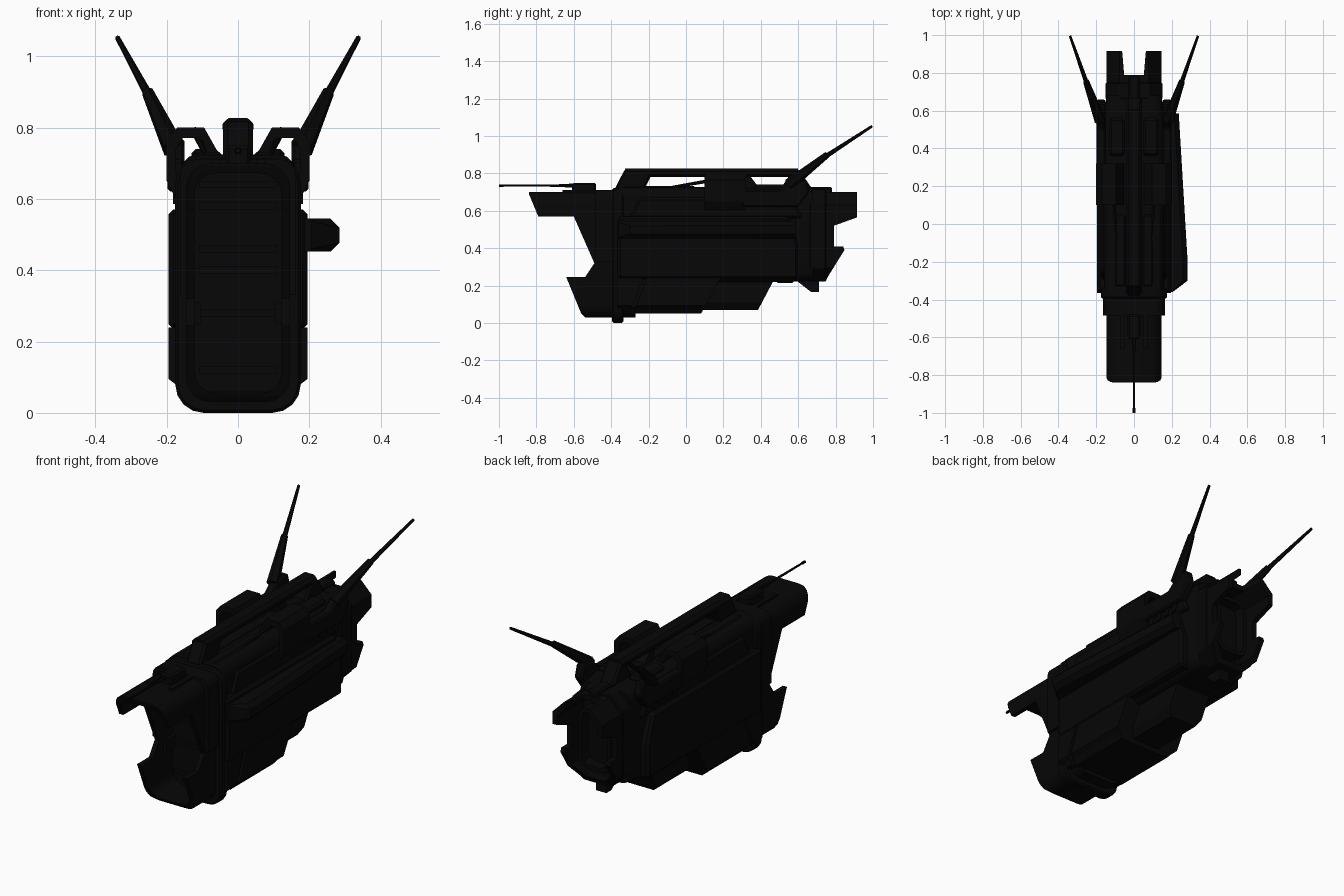
import bpy, bmesh, math
from mathutils import Vector

mat = bpy.data.materials.new("dark_hull")
mat.diffuse_color = (0.002, 0.002, 0.002, 1)


def finish(name, bm, bevel=0):
    bmesh.ops.recalc_face_normals(bm, faces=bm.faces)
    me = bpy.data.meshes.new(name)
    bm.to_mesh(me)
    bm.free()
    ob = bpy.data.objects.new(name, me)
    bpy.context.collection.objects.link(ob)
    me.materials.append(mat)
    if bevel:
        m = ob.modifiers.new("edge", 'BEVEL')
        m.width, m.segments, m.limit_method = bevel, 1, 'ANGLE'
    return ob


def loft(name, rings, bevel=0):
    """Skin closed rings of equal point count and cap both ends."""
    bm = bmesh.new()
    vs = [[bm.verts.new(p) for p in r] for r in rings]
    n = len(vs[0])
    for a, b in zip(vs, vs[1:]):
        for i in range(n):
            bm.faces.new((a[i], a[(i + 1) % n], b[(i + 1) % n], b[i]))
    bm.faces.new(vs[0])
    bm.faces.new(vs[-1])
    return finish(name, bm, bevel)


def side(name, pts, x0, x1, bevel=0):      # (y, z) outline extruded along x
    return loft(name, [[(x, y, z) for y, z in pts] for x in (x0, x1)], bevel)


def front(name, pts, y0, y1, bevel=0):     # (x, z) outline extruded along y
    return loft(name, [[(x, y, z) for x, z in pts] for y in (y0, y1)], bevel)


def box(name, x0, x1, y0, y1, z0, z1, bevel=0):
    return side(name, [(y0, z0), (y1, z0), (y1, z1), (y0, z1)], x0, x1, bevel)


def rounded(hw, z0, z1, r, seg=4):
    out = []
    for k, (cx, cz) in enumerate([(hw - r, z1 - r), (r - hw, z1 - r), (r - hw, z0 + r), (hw - r, z0 + r)]):
        for i in range(seg + 1):
            a = math.pi / 2 * (k + i / seg)
            out.append((cx + r * math.cos(a), cz + r * math.sin(a)))
    return out


def cut(ob, tool, op='DIFFERENCE'):
    m = ob.modifiers.new("cut", 'BOOLEAN')
    m.object, m.operation, m.solver = tool, op, 'EXACT'
    bpy.context.view_layer.objects.active = ob
    bpy.ops.object.modifier_apply(modifier=m.name)
    bpy.data.objects.remove(tool)
    return ob


def spar(name, a, b, ra, rb, n=6):
    a, b = Vector(a), Vector(b)
    d = (b - a).normalized()
    u = d.cross(Vector((1, 0, 0.01))).normalized()
    v = d.cross(u)
    ang = [2 * math.pi * i / n for i in range(n)]
    return loft(name, [[p + (u * math.cos(t) + v * math.sin(t)) * r for t in ang] for p, r in ((a, ra), (b, rb))])


# Hollow front shell: roof-like nose above, scoop-like jaw below
shell = front("front_shell", rounded(0.146, 0.03, 0.70, 0.07), -0.86, -0.27)
cut(shell, side("c", [(-0.84, 0.71), (-0.84, 0.69), (-0.79, 0.57), (-0.60, 0.57), (-0.49, 0.32), (-0.54, 0.245),
                      (-0.64, 0.245), (-0.56, 0.05), (-0.53, 0.02), (-0.2, 0.02), (-0.2, 0.71)], -1, 1), 'INTERSECT')
cut(shell, front("c", rounded(0.122, 0.055, 0.672, 0.06), -1, -0.36))
for z in (0.12, 0.28, 0.40, 0.46, 0.58, 0.64):
    box("bay_rib", -0.11, 0.11, -0.385, -0.35, z - 0.01, z + 0.01)
for s in (-1, 1):
    box("bay_block", s * 0.105, s * 0.13, -0.45, -0.36, 0.25, 0.31)

# Collars around the front shell
arch_out = rounded(0.163, 0.0, 0.712, 0.05)[:10]
arch_in = rounded(0.135, 0.0, 0.685, 0.05)[:10]
front("front_collar", [(0.163, 0.33)] + arch_out + [(-0.163, 0.33), (-0.135, 0.33)] + arch_in[::-1] + [(0.135, 0.33)],
      -0.485, -0.39)
c = front("main_collar", rounded(0.176, 0.0, 0.722, 0.08), -0.395, -0.335, 0.008)
cut(c, front("c", rounded(0.13, 0.05, 0.68, 0.06), -1, -0.37))

# Main hull core
rings = []
for y, hw, z0, z1 in ((-0.36, 0.16, 0.06, 0.725), (0.06, 0.16, 0.06, 0.725), (0.14, 0.162, 0.22, 0.725),
                      (0.55, 0.162, 0.22, 0.72), (0.68, 0.145, 0.225, 0.712)):
    rings.append([(x, y, z) for x, z in rounded(hw, z0, z1, 0.05, 3)])
loft("hull_core", rings)

# Lower armour blocks: wide in front, narrow keel behind
wide = [(0.195, 0.3), (0.195, 0.095), (0.175, 0.08), (0.15, 0.05), (0.11, 0.045)]
keel = [(0.105, 0.3), (0.105, 0.11), (0.08, 0.07)]
for name, sec, pts in (
        ("front_lower_armour", wide, [(-0.28, 0.05), (0.08, 0.05), (0.185, 0.24), (-0.21, 0.24)]),
        ("rear_keel", keel, [(0.06, 0.07), (0.385, 0.07), (0.475, 0.24), (0.1, 0.24)]),
        ("jaw_armour", wide, [(-0.365, 0.06), (-0.30, 0.06), (-0.23, 0.24), (-0.365, 0.24)])):
    ring = sec + [(-x, z) for x, z in reversed(sec)]
    cut(front(name, ring, -0.4, 0.6), side("c", pts, -1, 1), 'INTERSECT')

arch = [(0.15, 0.60), (0.175, 0.60), (0.2, 0.65), (0.2, 0.765), (0.17, 0.80), (0.095, 0.80), (0.05, 0.72),
        (0.085, 0.72), (0.11, 0.77), (0.155, 0.77), (0.175, 0.74), (0.175, 0.68)]
for s in (-1, 1):
    # Side plates, raised strips and vents
    side("side_plate", [(-0.365, 0.235), (0.47, 0.235), (0.60, 0.235), (0.60, 0.42), (0.55, 0.57), (-0.365, 0.57)],
         s * 0.12, s * 0.195, 0.014)
    side("upper_shoulder", [(-0.30, 0.56), (0.62, 0.56), (0.58, 0.67), (-0.25, 0.67)], s * 0.1, s * 0.174, 0.012)
    for i in range(4):
        y = 0.33 + i * 0.06
        side("vent_slat", [(y, 0.585), (y + 0.03, 0.585), (y + 0.06, 0.68), (y + 0.03, 0.68)], s * 0.12, s * 0.182)
    box("deck_strip", s * 0.045, s * 0.10, -0.33, 0.05, 0.70, 0.732, 0.008)
    box("rear_deck_block", s * 0.05, s * 0.13, 0.36, 0.56, 0.70, 0.74, 0.012)
    spar("deck_brace", (s * 0.09, -0.10, 0.722), (s * 0.12, 0.30, 0.79), 0.007, 0.012)
    # Open arch beside the top rail
    front("deck_arch", [(s * x, z) for x, z in arch], 0.10, 0.32)
    side("antenna_pylon", [(0.30, 0.62), (0.60, 0.62), (0.66, 0.70), (0.64, 0.77), (0.56, 0.76), (0.50, 0.71), (0.30, 0.71)],
         s * 0.15, s * 0.198, 0.008)
    # Swept antennas in two steps
    spar("antenna_base", (s * 0.180, 0.55, 0.74), (s * 0.254, 0.755, 0.90), 0.032, 0.017)
    spar("antenna_tip", (s * 0.245, 0.73, 0.88), (s * 0.338, 0.994, 1.052), 0.013, 0.007)
    # Nose roof trim
    box("nose_strip", s * 0.05, s * 0.075, -0.66, -0.40, 0.69, 0.712)

# Top rail with supports
oct_rail = [(0.043, 0.795), (0.043, 0.81), (0.026, 0.826), (-0.026, 0.826), (-0.043, 0.81), (-0.043, 0.795),
            (-0.03, 0.78), (0.03, 0.78)]
front("top_rail", oct_rail, -0.325, 0.60)
side("rail_front_support", [(-0.39, 0.70), (-0.325, 0.826), (-0.18, 0.80), (-0.23, 0.70)], -0.042, 0.042, 0.012)
side("rail_rear_support", [(0.56, 0.80), (0.60, 0.826), (0.68, 0.71), (0.50, 0.71)], -0.042, 0.042, 0.012)
side("rail_middle_support", [(0.30, 0.79), (0.34, 0.79), (0.40, 0.71), (0.32, 0.71)], -0.03, 0.03)
box("spine", -0.03, 0.03, -0.36, 0.78, 0.69, 0.728, 0.008)

# Nose gun
box("gun_mount", -0.035, 0.035, -0.61, -0.48, 0.69, 0.75, 0.01)
spar("gun_sleeve", (0, -0.68, 0.735), (0, -0.55, 0.735), 0.008, 0.012, 8)
spar("gun_barrel", (0, -0.99, 0.735), (0, -0.6, 0.735), 0.005, 0.007, 8)
spar("gun_muzzle", (0, -1.0, 0.735), (0, -0.975, 0.735), 0.007, 0.007, 8)

# Tapered pod on the right side only
pod = []
for y, x in ((-0.36, 0.205), (-0.30, 0.284), (-0.20, 0.284), (0.585, 0.237)):
    k = min(0.025, (x - 0.19) / 2)
    pod.append([(0.18, y, 0.452), (x - k, y, 0.452), (x, y, 0.452 + k), (x, y, 0.545 - k), (x - k, y, 0.545), (0.18, y, 0.545)])
loft("side_pod", pod)

# Hollow rear shell with two upper prongs and a lower lip
tail = front("rear_shell", rounded(0.146, 0.225, 0.70, 0.07, 1), 0.55, 0.93)
cut(tail, side("c", [(0.5, 0.2), (0.735, 0.2), (0.76, 0.25), (0.847, 0.39), (0.84, 0.41), (0.79, 0.41), (0.79, 0.52),
                     (0.915, 0.565), (0.915, 0.72), (0.5, 0.72)], -1, 1), 'INTERSECT')
cut(tail, front("c", rounded(0.118, 0.253, 0.672, 0.06, 1), 0.70, 1.1))
cut(tail, loft("c", [[(x, y, z) for x, z in ((-w, 0.5), (w, 0.5), (w, 0.9), (-w, 0.9))]
                     for y, w in ((0.79, 0.052), (1.0, 0.07))]))
nozzle = front("rear_nozzle", rounded(0.095, 0.30, 0.62, 0.05, 2), 0.69, 0.77)
cut(nozzle, front("c", rounded(0.075, 0.32, 0.60, 0.04, 2), 0.71, 1))
collar = front("rear_collar", rounded(0.150, 0.222, 0.714, 0.07, 1), 0.66, 0.75, 0.006)
cut(collar, front("c", rounded(0.118, 0.253, 0.672, 0.06, 1), 0.70, 1.1))

# Belly fin and belly details
side("belly_fin", [(0.58, 0.235), (0.67, 0.165), (0.712, 0.165), (0.712, 0.24)], -0.03, 0.03)
box("belly_hatch", -0.08, 0.08, 0.48, 0.58, 0.215, 0.24, 0.01)

# Smooth the rounded shells while keeping hard edges
for ob in bpy.context.scene.objects:
    ob.select_set(ob.name in ("front_shell", "main_collar", "hull_core"))
bpy.context.view_layer.objects.active = bpy.data.objects["front_shell"]
bpy.ops.object.shade_smooth_by_angle(angle=math.radians(30))
